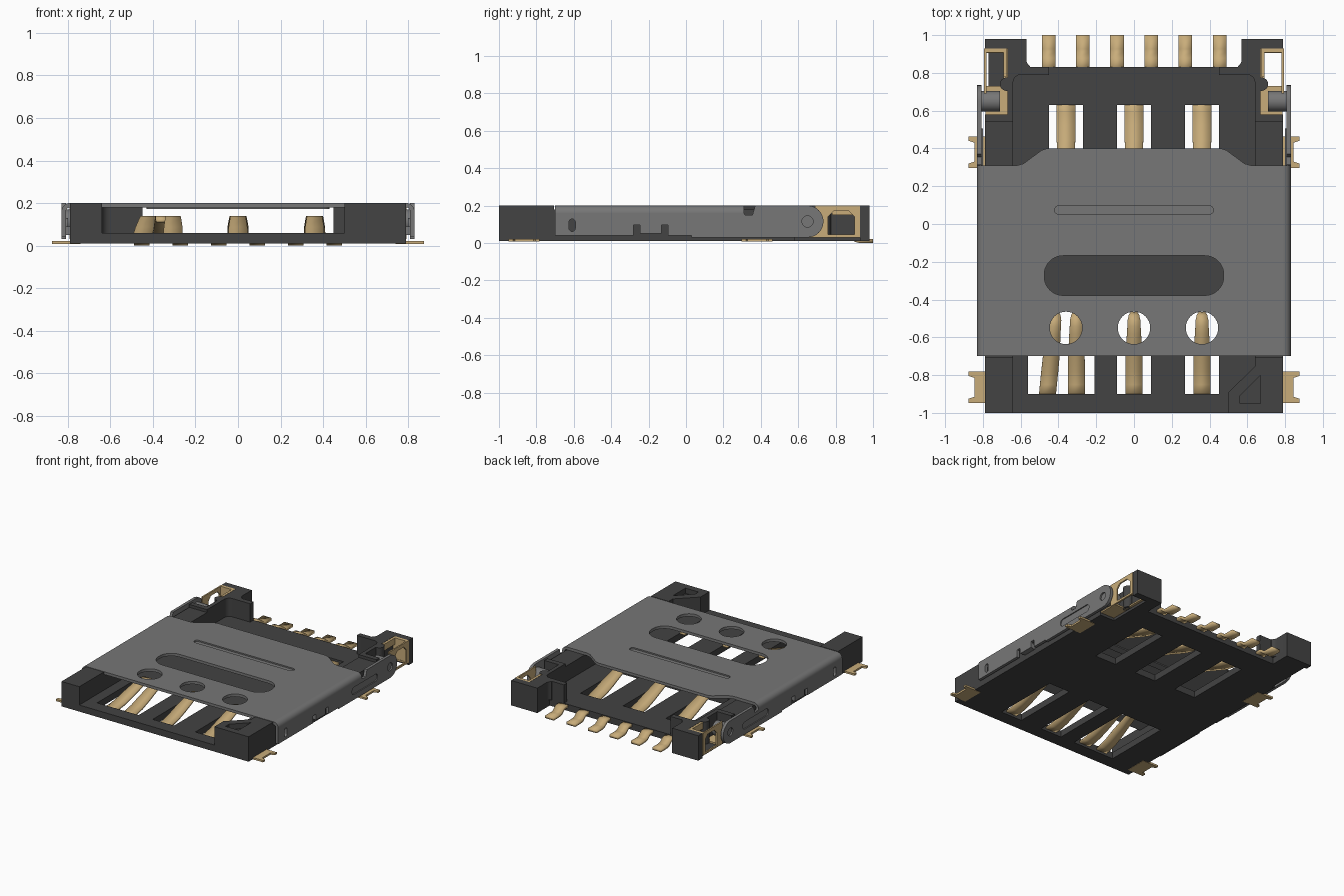
import bpy, bmesh, math
from mathutils import Vector

cube = bpy.data.objects.get("Cube")
if cube:
    bpy.data.objects.remove(cube, do_unlink=True)


def material(name, rgb):
    m = bpy.data.materials.new(name)
    m.use_nodes = True
    m.diffuse_color = (*rgb, 1)
    b = next(n for n in m.node_tree.nodes if n.type == 'BSDF_PRINCIPLED')
    b.inputs["Base Color"].default_value = (*rgb, 1)
    b.inputs["Roughness"].default_value = 0.6
    return m


BLACK = material("black_plastic", (0.056, 0.056, 0.056))
STEEL = material("grey_steel", (0.184, 0.184, 0.184))
GOLD = material("gold_plating", (0.58, 0.415, 0.195))
made = []


def finish(name, mesh, mat):
    mesh.materials.clear()
    mesh.materials.append(mat)
    ob = bpy.data.objects.new(name, mesh)
    bpy.context.collection.objects.link(ob)
    made.append(ob)
    return ob


def plate(name, loops, lo, hi, mat, axis='z'):
    """Flat outline (first loop) with holes (other loops), extruded along an axis."""
    cu = bpy.data.curves.new(name, 'CURVE')
    cu.dimensions, cu.fill_mode = '2D', 'BOTH'
    cu.extrude = (hi - lo) / 2
    for loop in loops:
        sp = cu.splines.new('POLY')
        sp.points.add(len(loop) - 1)
        for p, (u, v) in zip(sp.points, loop):
            p.co = (u, v, 0, 1)
        sp.use_cyclic_u = True
    tmp = bpy.data.objects.new(name, cu)
    bpy.context.collection.objects.link(tmp)
    dg = bpy.context.evaluated_depsgraph_get()
    mesh = bpy.data.meshes.new_from_object(tmp.evaluated_get(dg))
    bpy.data.objects.remove(tmp, do_unlink=True)
    mid = (lo + hi) / 2
    for vert in mesh.vertices:
        u, v, w = vert.co
        w += mid
        vert.co = {'z': (u, v, w), 'x': (w, u, v), 'y': (u, w, v)}[axis]
    bm = bmesh.new()
    bm.from_mesh(mesh)
    bmesh.ops.remove_doubles(bm, verts=bm.verts, dist=1e-5)
    bmesh.ops.recalc_face_normals(bm, faces=bm.faces)
    bm.to_mesh(mesh)
    bm.free()
    return finish(name, mesh, mat)


def rect(x0, x1, y0, y1):
    return [(x0, y0), (x1, y0), (x1, y1), (x0, y1)]


def arc(cx, cy, r, a0, a1, n=10):
    return [(cx + r * math.cos(math.radians(a0 + (a1 - a0) * i / n)),
             cy + r * math.sin(math.radians(a0 + (a1 - a0) * i / n))) for i in range(n + 1)]


def circle(cx, cy, r, n=32):
    return arc(cx, cy, r, 0, 360 - 360 / n, n - 1)


def rounded(x0, x1, y0, y1, r):
    return (arc(x1 - r, y1 - r, r, 0, 90) + arc(x0 + r, y1 - r, r, 90, 180)
            + arc(x0 + r, y0 + r, r, 180, 270) + arc(x1 - r, y0 + r, r, 270, 360))


def flip(loop, s):
    return [(s * u, v) for u, v in loop]


def strip(name, path, thick, mat=GOLD):
    """Bent metal strip through (x, y, z, width) stations."""
    bm = bmesh.new()
    rows = [[bm.verts.new((x - w / 2, y, z)), bm.verts.new((x + w / 2, y, z))]
            for x, y, z, w in path]
    for a, b in zip(rows, rows[1:]):
        bm.faces.new((a[0], a[1], b[1], b[0]))
    mesh = bpy.data.meshes.new(name)
    bm.to_mesh(mesh)
    bm.free()
    ob = finish(name, mesh, mat)
    mod = ob.modifiers.new("thickness", 'SOLIDIFY')
    mod.thickness, mod.offset = thick, 0


# Base floor with contact windows
half = [(0.79, -1), (0.79, 0.58), (0.67, 0.58), (0.67, 0.93), (0.79, 0.93),
        (0.79, 0.98), (0.57, 0.98), (0.57, 0.83)]
windows = [rect(-0.56, -0.21, -0.9, -0.38)]
windows += [rect(x - 0.09, x + 0.09, -0.9, -0.38) for x in (0, 0.36)]
windows += [rect(x - 0.09, x + 0.09, 0.12, 0.63) for x in (-0.36, 0, 0.36)]
plate("base_floor", [half + flip(half[::-1], -1)] + windows, 0.01, 0.06, BLACK)

# Front corner posts, the left one chamfered with a recessed mark
plate("front_right_post", [rect(-0.79, -0.64, -1, -0.705)], 0.06, 0.2, BLACK)
corner = [(0.5, -1), (0.79, -1), (0.79, -0.705), (0.64, -0.705), (0.64, -0.755), (0.5, -0.89)]
mark = [(0.56, -0.95), (0.67, -0.95), (0.67, -0.8), (0.56, -0.91)]
plate("front_left_post", [corner], 0.06, 0.16, BLACK)
plate("front_left_post_top", [corner, mark], 0.16, 0.2, BLACK)

for s, side in ((1, "left"), (-1, "right")):
    # Side rail and rear corner of the housing
    plate(side + "_rail", [flip(rect(0.64, 0.79, -0.705, 0.54), s)], 0.06, 0.178, BLACK)
    rear = ([(0.79, 0.54), (0.64, 0.54)] + arc(0.6, 0.75, 0.04, 0, 90, 6)
            + [(0.45, 0.79), (0.45, 0.83), (0.55, 0.83)] + arc(0.53, 0.87, 0.04, -60, 0, 4)
            + [(0.57, 0.98), (0.79, 0.98), (0.79, 0.93), (0.67, 0.93), (0.67, 0.58), (0.79, 0.58)])
    plate(side + "_rear_corner", [flip(rear, s)], 0.06, 0.2, BLACK)
    plate(side + "_corner_boss", [flip(circle(0.675, 0.74, 0.035), s)], 0.03, 0.2, BLACK)

    # Hinge spring in the rear pocket
    if s < 0:
        plate(side + "_pocket_floor", [flip(rect(0.67, 0.77, 0.58, 0.93), s)], 0.01, 0.03, BLACK)
    plate(side + "_spring_pad", [flip(rect(0.67, 0.787, 0.58, 0.93), s),
                                 flip(rect(0.69, 0.78, 0.73, 0.905), s)], 0.03, 0.042, GOLD)
    hole = [(0.76, 0.045), (0.9, 0.045), (0.9, 0.14), (0.87, 0.172), (0.79, 0.172), (0.76, 0.14)]
    x0, x1 = sorted((s * 0.782, s * 0.793))
    plate(side + "_spring_frame", [rect(0.69, 0.93, 0.03, 0.2), hole], x0, x1, GOLD, 'x')
    plate(side + "_spring_end", [flip(rect(0.672, 0.785, 0.908, 0.93), s)], 0.03, 0.2, GOLD)
    plate(side + "_spring_inner", [flip(rect(0.672, 0.69, 0.78, 0.91), s)], 0.15, 0.2, GOLD)

    # Cover side with hinge arm
    outline = [(-0.7, 0.04), (-0.28, 0.04), (-0.28, 0.095), (-0.245, 0.095), (-0.245, 0.05),
               (-0.13, 0.05), (-0.13, 0.095), (-0.095, 0.095), (-0.095, 0.04), (0.03, 0.04),
               (0.03, 0.03)]
    outline += arc(0.65, 0.115, 0.085, -90, 90, 16)
    outline += [(0.37, 0.2), (0.355, 0.15), (0.315, 0.15), (0.31, 0.16), (-0.7, 0.16)]
    x0, x1 = sorted((s * 0.808, s * 0.83))
    plate(side + "_cover_side", [outline, rounded(-0.625, -0.592, 0.062, 0.128, 0.016),
                                 rounded(0.19, 0.5, 0.07, 0.125, 0.027),
                                 circle(0.65, 0.115, 0.03, 20)], x0, x1, STEEL, 'x')
    x0, x1 = sorted((s * 0.80, s * 0.822))
    plate(side + "_arm_groove", [rounded(0.185, 0.505, 0.065, 0.13, 0.03)], x0, x1, STEEL, 'x')
    x0, x1 = sorted((s * 0.71, s * 0.819))
    plate(side + "_hinge_pin", [circle(0.65, 0.115, 0.055)], x0, x1, STEEL, 'x')
    plate(side + "_cover_clip", [flip(rect(0.79, 0.81, -0.24, -0.135), s)], 0.05, 0.09, STEEL)

    # Rolled edge joining cover top and side
    bend = arc(0.79, 0.16, 0.04, 0, 90, 8) + arc(0.79, 0.16, 0.019, 90, 0, 8)
    plate(side + "_cover_bend", [flip(bend, s)], -0.7, 0.31, STEEL, 'y')

    # Side solder tabs
    for y, end in ((-0.865, "front"), (0.38, "rear")):
        tab = [(0.74, y - 0.083), (0.875, y - 0.083), (0.875, y - 0.06), (0.845, y - 0.05),
               (0.845, y + 0.05), (0.875, y + 0.06), (0.875, y + 0.083), (0.74, y + 0.083)]
        plate(f"{side}_{end}_solder_tab", [flip(tab, s)], 0.008, 0.022, GOLD)

# Cover top with slot, viewing holes and pressed groove
edge = [(0.79, -0.7), (0.79, 0.31), (0.62, 0.31), (0.585, 0.32), (0.49, 0.39), (0.46, 0.4)]
groove = rounded(-0.42, 0.42, 0.052, 0.096, 0.021)
plate("cover_top", [edge + flip(edge[::-1], -1), groove,
                    rounded(-0.475, 0.475, -0.378, -0.168, 0.1)]
      + [circle(x, -0.55, 0.086) for x in (-0.36, 0, 0.36)], 0.179, 0.2, STEEL)
plate("cover_groove", [rounded(-0.43, 0.43, 0.044, 0.104, 0.028)], 0.172, 0.19, STEEL)

# Spring contacts: (distance from root, height, width)
profile = [(0, 0.035, 0.09), (0.07, 0.037, 0.09), (0.14, 0.052, 0.09), (0.22, 0.08, 0.088),
           (0.34, 0.122, 0.075), (0.38, 0.132, 0.07), (0.41, 0.132, 0.068),
           (0.435, 0.124, 0.055), (0.45, 0.112, 0.035)]
for i, (x, lean) in enumerate([(-0.46, 0.045), (-0.305, 0), (0, 0), (0.36, 0)]):
    strip(f"front_contact_{i + 1}",
          [(x + lean * d / 0.45, -0.92 + d, z, w) for d, z, w in profile], 0.016)
for i, x in enumerate((-0.36, 0, 0.36)):
    strip(f"rear_contact_{i + 1}",
          [(x, 0.66 - d, z, w * 1.12) for d, z, w in profile], 0.016)

# Rear solder pins
for i in range(6):
    x = -0.452 + 0.181 * i
    strip(f"rear_pin_{i + 1}", [(x, y, z, 0.072) for y, z in (
        (0.8, 0.045), (0.855, 0.045), (0.875, 0.041), (0.905, 0.016), (0.925, 0.011), (1.0, 0.011))], 0.02)

# Smooth rounded surfaces, keep edges sharp
bpy.ops.object.select_all(action='DESELECT')
for ob in made:
    ob.select_set(True)
bpy.context.view_layer.objects.active = made[0]
bpy.ops.object.shade_smooth_by_angle(angle=math.radians(30))
